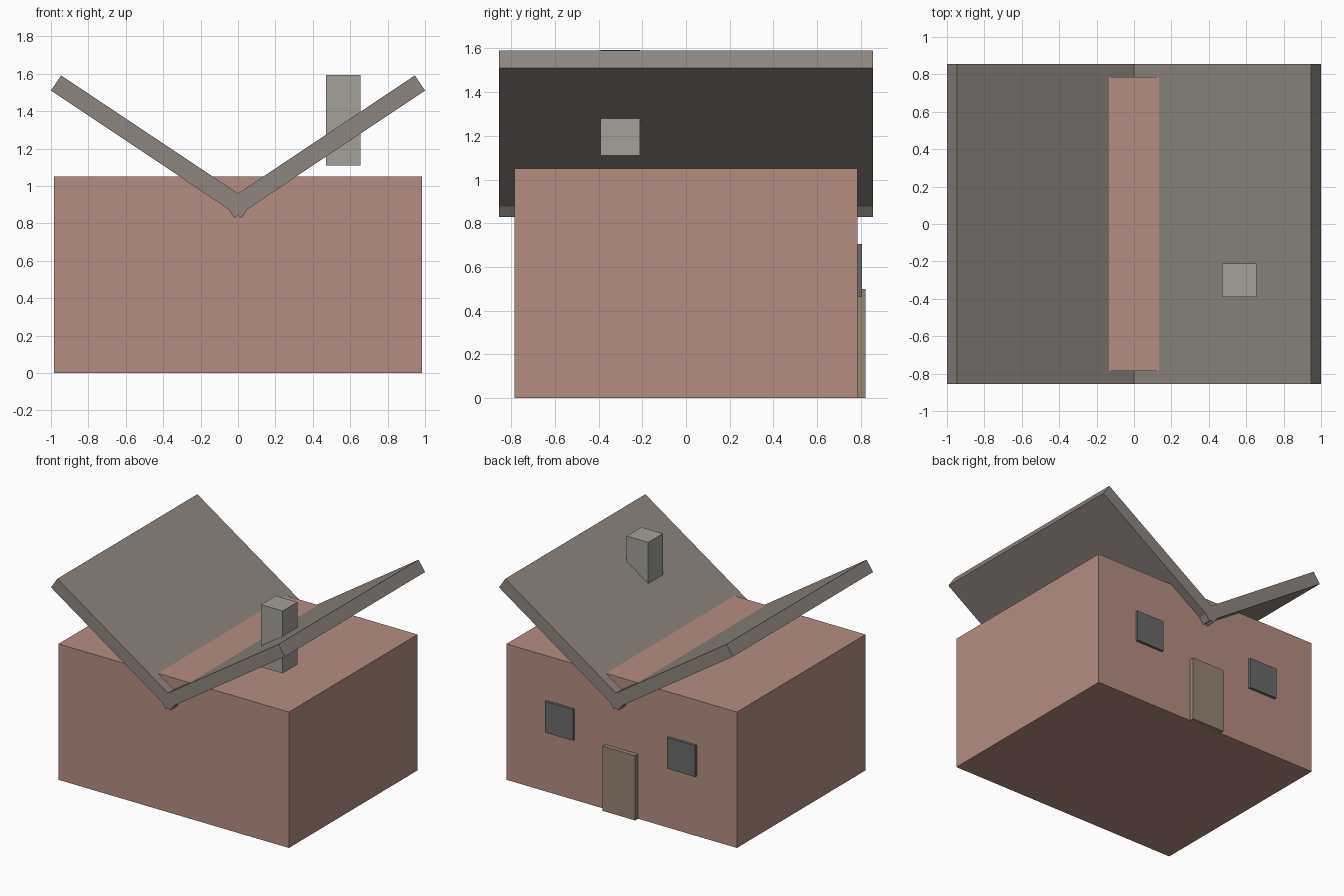
import bpy
import bmesh
from math import radians
from mathutils import Matrix, Vector

if "Cube" in bpy.data.objects:
    bpy.data.objects.remove(bpy.data.objects["Cube"])


def material(name, rgb):
    m = bpy.data.materials.new(name)
    m.diffuse_color = (*rgb, 1)
    m.use_nodes = True
    m.node_tree.nodes["Principled BSDF"].inputs["Base Color"].default_value = m.diffuse_color
    return m


def box(name, low, high, mat, tilt=0, pivot=(0, 0, 0)):
    """Flat-faced box from two corners, tilted about y, then moved to pivot."""
    low, high = Vector(low), Vector(high)
    bm = bmesh.new()
    bmesh.ops.create_cube(bm, size=1, matrix=Matrix.Translation((low + high) / 2)
                          @ Matrix.Diagonal((*(high - low), 1)))
    mesh = bpy.data.meshes.new(name)
    bm.to_mesh(mesh)
    bm.free()
    mesh.materials.append(mat)
    ob = bpy.data.objects.new(name, mesh)
    ob.location = pivot
    ob.rotation_euler.y = tilt
    bpy.context.collection.objects.link(ob)
    return ob


brick = material("brick", (0.46, 0.27, 0.22))
slate = material("slate", (0.27, 0.235, 0.21))
stone = material("stone", (0.37, 0.355, 0.315))
wood = material("wood", (0.30, 0.24, 0.17))
glass = material("glass", (0.15, 0.145, 0.145))

# House body
box("walls", (-0.985, -0.785, 0), (0.985, 0.785, 1.05), brick)

# Two slabs crossing in a valley: butterfly roof
for side, name in ((1, "roof_right"), (-1, "roof_left")):
    box(name, (-0.613, -0.855, -0.049), (0.613, 0.855, 0.049), slate,
        tilt=-side * radians(33.7), pivot=(side * 0.463, 0, 1.21))

# Chimney piercing the right slab
box("chimney", (0.47, -0.39, 1.11), (0.655, -0.21, 1.592), stone)

# Door and windows on the back wall
box("door", (-0.14, 0.75, 0), (0.14, 0.82, 0.5), wood)
for x, name in ((0.522, "window_right"), (-0.522, "window_left")):
    box(name, (x - 0.12, 0.765, 0.465), (x + 0.12, 0.805, 0.705), glass)
